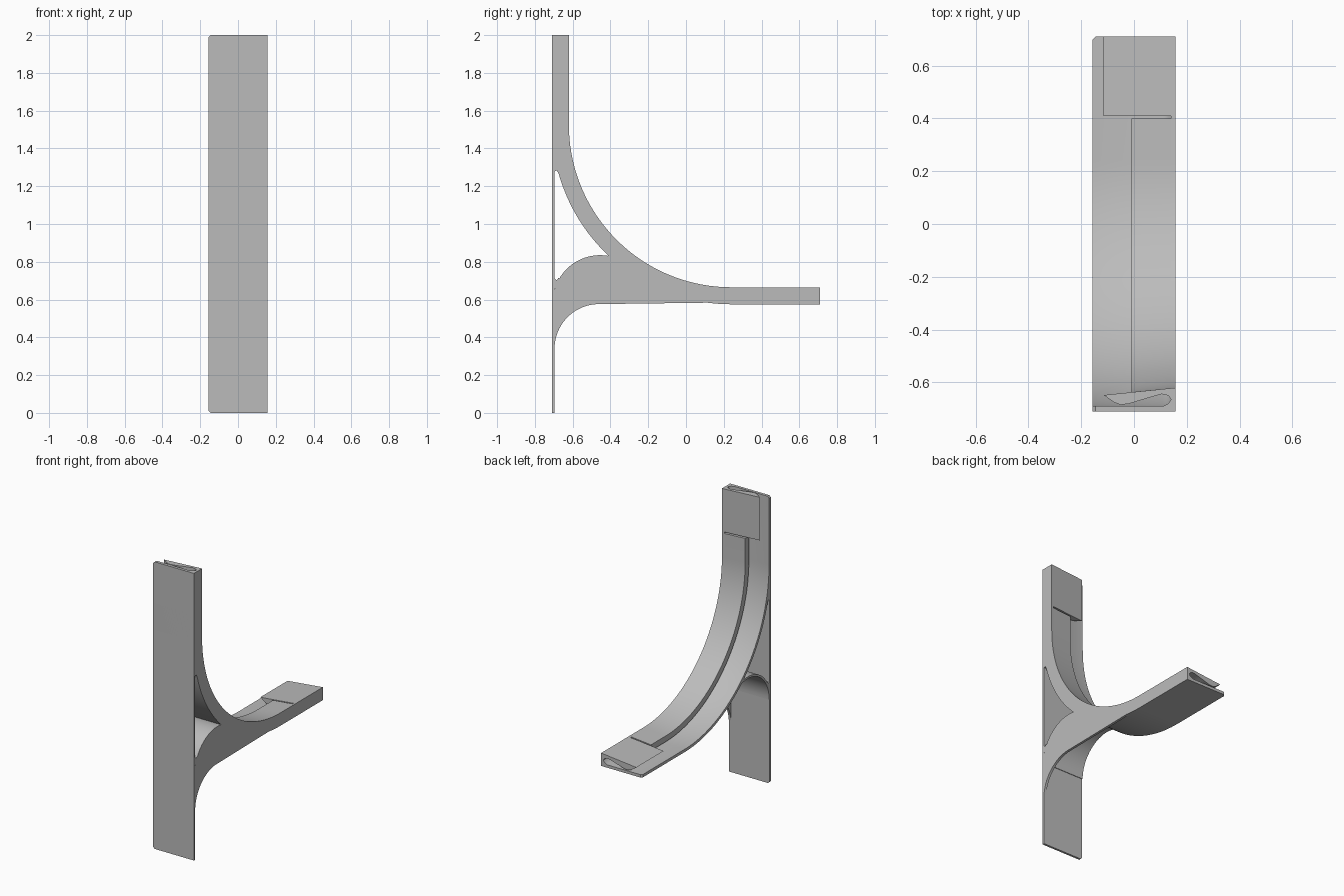
import bpy, bmesh
from math import cos, sin, pi, radians

if "Cube" in bpy.data.objects:
    bpy.data.objects.remove(bpy.data.objects["Cube"], do_unlink=True)

grey = bpy.data.materials.new("light grey plastic")
grey.use_nodes = True
grey.diffuse_color = (0.5, 0.5, 0.5, 1)
grey.node_tree.nodes["Principled BSDF"].inputs["Base Color"].default_value = (0.5, 0.5, 0.5, 1)

HALF = 0.157            # half width
BACK, UNDER = -0.71, 0.575   # back of the upright, underside of the arm
R = 0.95                # bend radius at the channel's back
CY, CZ = BACK + R, UNDER + R
TIP = 0.71
CUT = 0.012             # corner chamfer


def loft(name, rings):
    """Skin a list of closed rings and cap both ends."""
    bm = bmesh.new()
    rows = [[bm.verts.new(p) for p in ring] for ring in rings]
    n = len(rows[0])
    for a, b in zip(rows, rows[1:]):
        for i in range(n):
            j = (i + 1) % n
            bm.faces.new((a[i], a[j], b[j], b[i]))
    bm.faces.new(rows[0])
    bm.faces.new(rows[-1][::-1])
    bmesh.ops.recalc_face_normals(bm, faces=bm.faces)
    mesh = bpy.data.meshes.new(name)
    bm.to_mesh(mesh)
    bm.free()
    mesh.materials.append(grey)
    ob = bpy.data.objects.new(name, mesh)
    bpy.context.collection.objects.link(ob)
    bpy.ops.object.select_all(action='DESELECT')
    ob.select_set(True)
    bpy.context.view_layer.objects.active = ob
    bpy.ops.object.shade_smooth_by_angle(angle=radians(30))
    return ob


def prism(name, outline, x0=-HALF, x1=HALF):
    """Extrude a (y, z) outline across the width."""
    return loft(name, [[(x, y, z) for y, z in outline] for x in (x0, x1)])


def arc(cy, cz, r, a0, a1, n=24):
    angles = [radians(a0 + (a1 - a0) * i / n) for i in range(n + 1)]
    return [(cy + r * cos(a), cz + r * sin(a)) for a in angles]


def on_upright(section, z):
    return [(x, BACK + h, z) for x, h in section]


def on_bend(section, a):
    return [(x, CY + (R - h) * cos(a), CZ + (R - h) * sin(a)) for x, h in section]


def on_arm(section, y):
    return [(x, y, UNDER + h) for x, h in section]


def bend(section, n=48):
    return [on_bend(section, pi + pi / 2 * i / n) for i in range(n + 1)]


# Channel floor and closed side wall, following the bend, with chamfered ends
channel = [(-HALF, 0), (HALF, 0), (HALF, 0.09), (0.14, 0.088), (0.14, 0.045),
           (0.13, 0.03), (0.11, 0.02), (-HALF, 0.02)]
trimmed = [(max(x, CUT - HALF), h) for x, h in channel]
loft("channel", [on_upright(trimmed, 2), on_upright(channel, 2 - CUT)] + bend(channel)
     + [on_arm(channel, TIP - CUT), on_arm(trimmed, TIP)])

# Springy lips: wide at both ends, narrow along the middle
root = [(0.05, 0.05), (0.105, 0.066), (0.13, 0.06), (0.14, 0.045)]
wide = [(0.14, 0.088), (-0.115, 0.062), (-0.075, 0.034), (-0.05, 0.025), (-0.02, 0.029)] + root
narrow = [(0.14, 0.088), (-0.01, 0.073), (-0.01, 0.032)] + root
loft("upper_lip", [on_upright(wide, 2), on_upright(wide, 1.7)])
loft("arm_lip", [on_arm(wide, 0.41), on_arm(wide, TIP)])
loft("middle_lip", [on_upright(narrow, 1.69)] + bend(narrow) + [on_arm(narrow, 0.4)])

# Flat mounting plate with chamfered corners on the open side
plate = [(HALF, 0), (HALF, 2), (CUT - HALF, 2), (-HALF, 2 - CUT), (-HALF, CUT), (CUT - HALF, 0)]
loft("mounting_plate", [[(x, y, z) for x, z in plate] for y in (BACK, BACK + 0.015)])

# Thin arched brace between plate and bend
AY, AZ = -0.455, 0.585
prism("arched_brace", arc(AY, AZ, 0.25, 74, 180) + arc(AY, AZ, 0.236, 180, 72))

# Side web under the bend, on the closed side only
web = (arc(-0.46, 0.34, 0.236, 180, 90) + arc(CY, CZ, R - 0.01, 270, 226)
       + arc(AY, AZ, 0.25, 80, 165) + [(-0.705, 0.69), (-0.705, 0.34)])
prism("side_web", web, 0.14, HALF)

# Small fillets in the corners of the opening
prism("top_fillet", [(-0.7, 1.4), (-0.7, 1.265), (-0.694, 1.28), (-0.684, 1.283), (-0.676, 1.27), (-0.67, 1.3)])
prism("lower_fillet", [(-0.7, 0.65), (-0.7, 0.725), (-0.693, 0.708), (-0.684, 0.703), (-0.674, 0.716), (-0.67, 0.7)])
